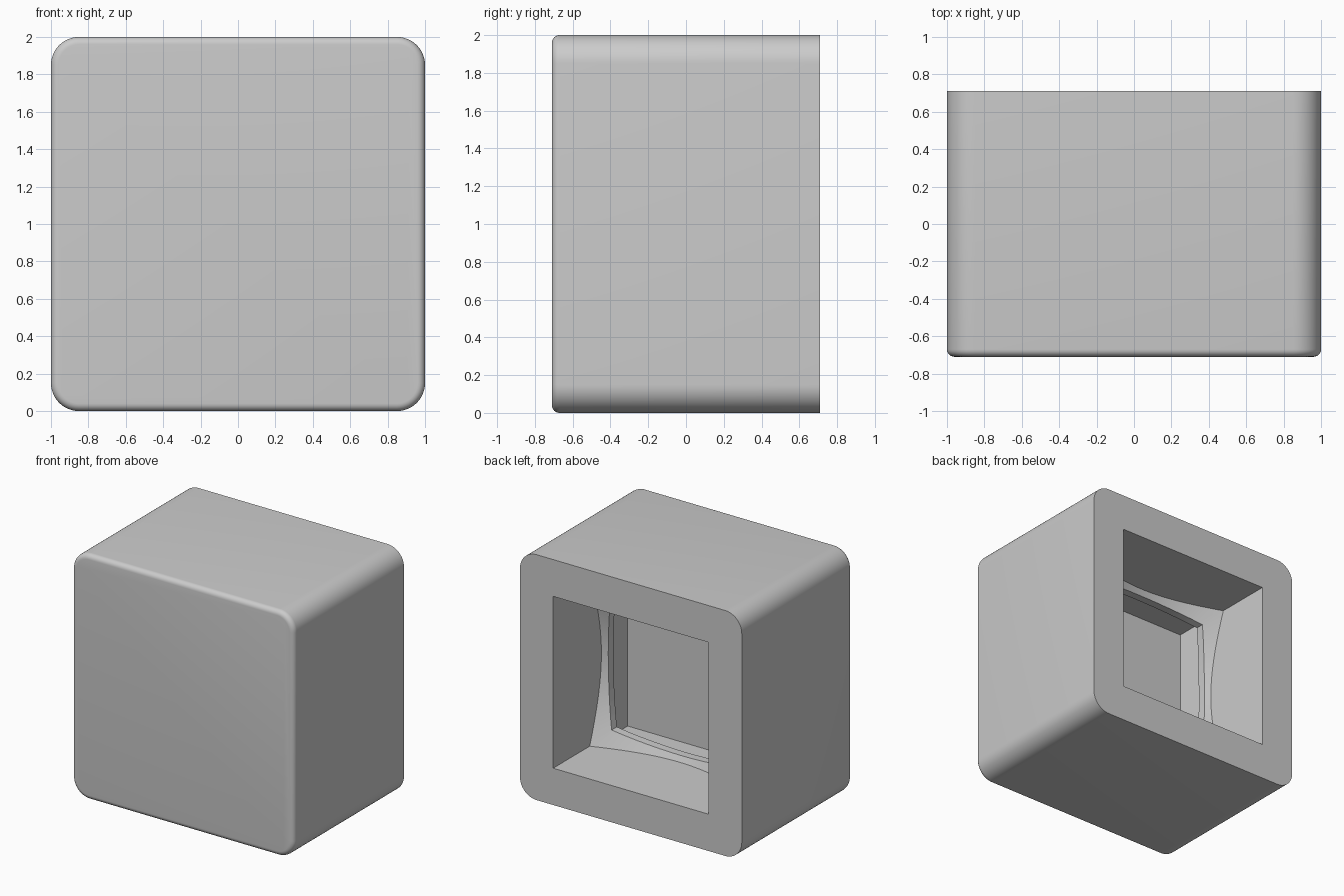
import bpy
import bmesh
from math import radians
from mathutils import Matrix, Vector

BACK = 0.71        # y of the open back; depths are measured inward from here
MID = 1.0          # height of the cavity axis

if "Cube" in bpy.data.objects:
    bpy.data.objects.remove(bpy.data.objects["Cube"], do_unlink=True)

grey = bpy.data.materials.new("light_grey")
grey.use_nodes = True
colour = (0.6, 0.6, 0.6, 1)
grey.diffuse_color = colour
grey.node_tree.nodes["Principled BSDF"].inputs["Base Color"].default_value = colour


def add_object(name, bm):
    bmesh.ops.recalc_face_normals(bm, faces=bm.faces)
    mesh = bpy.data.meshes.new(name)
    bm.to_mesh(mesh)
    bm.free()
    mesh.materials.append(grey)
    obj = bpy.data.objects.new(name, mesh)
    bpy.context.collection.objects.link(obj)
    return obj


def box(name, half, start, end):
    bm = bmesh.new()
    size = Matrix.Diagonal((2 * half, end - start, 2 * half, 1))
    place = Matrix.Translation((0, BACK - (start + end) / 2, MID))
    bmesh.ops.create_cube(bm, size=1, matrix=place @ size)
    return add_object(name, bm)


def cone(name, apex):
    depth, slope = 1.08, 1.93
    bm = bmesh.new()
    place = Matrix.Translation((0, BACK - apex + depth / 2, MID))
    bmesh.ops.create_cone(bm, cap_ends=True, segments=128, radius1=depth * slope,
                          radius2=0, depth=depth,
                          matrix=place @ Matrix.Rotation(radians(90), 4, "X"))
    return add_object(name, bm)


def bulged_prism(name, corner, middle, start, end, steps=12):
    # Square outline whose sides bow gently outward
    bm = bmesh.new()
    outline = []
    for side in range(4):
        turn = Matrix.Rotation(radians(90 * side), 4, "Y")
        for i in range(steps):
            t = 2 * i / steps - 1
            bow = corner + (middle - corner) * (1 - t * t)
            point = turn @ Vector((t * corner, 0, bow))
            outline.append(bm.verts.new(point + Vector((0, BACK - start, MID))))
    face = bm.faces.new(outline)
    new = bmesh.ops.extrude_face_region(bm, geom=[face])["geom"]
    bmesh.ops.translate(bm, vec=(0, start - end, 0),
                        verts=[v for v in new if isinstance(v, bmesh.types.BMVert)])
    return add_object(name, bm)


def combine(obj, cutter, operation):
    mod = obj.modifiers.new(operation.lower(), "BOOLEAN")
    mod.operation = operation
    mod.solver = "EXACT"
    mod.object = cutter
    graph = bpy.context.evaluated_depsgraph_get()
    mesh = bpy.data.meshes.new_from_object(obj.evaluated_get(graph))
    obj.modifiers.clear()
    obj.data = mesh
    bpy.data.objects.remove(cutter, do_unlink=True)


# Outer block: rounded long edges, then a small round along the front
body = box("hollow_block", 1.0, 0, 2 * BACK)
bm = bmesh.new()
bm.from_mesh(body.data)
long_edges = [e for e in bm.edges
              if abs(e.verts[0].co.y - e.verts[1].co.y) > 1]
bmesh.ops.bevel(bm, geom=long_edges, offset=0.15, segments=12, profile=0.5,
                affect="EDGES")
front_edges = [e for e in bm.edges
               if all(v.co.y < 0.01 - BACK for v in e.verts)]
bmesh.ops.bevel(bm, geom=front_edges, offset=0.04, segments=6, profile=0.5,
                affect="EDGES")
bm.to_mesh(body.data)
bm.free()

# Square mouth ending in a conical shoulder
mouth = box("mouth", 0.7, -0.05, 0.9)
combine(mouth, cone("shoulder", 0.983), "INTERSECT")
combine(body, mouth, "DIFFERENCE")

# Inner chamber behind a thin conical lip
chamber = box("chamber", 0.82, 0.3, 1.13)
combine(chamber, cone("lip", 1.05), "DIFFERENCE")
combine(body, chamber, "DIFFERENCE")

# Bowed opening through the lip
combine(body, bulged_prism("lip_opening", 0.57, 0.655, 0.3, 1.1), "DIFFERENCE")

bpy.ops.object.select_all(action="DESELECT")
body.select_set(True)
bpy.context.view_layer.objects.active = body
bpy.ops.object.shade_smooth_by_angle(angle=radians(25))
